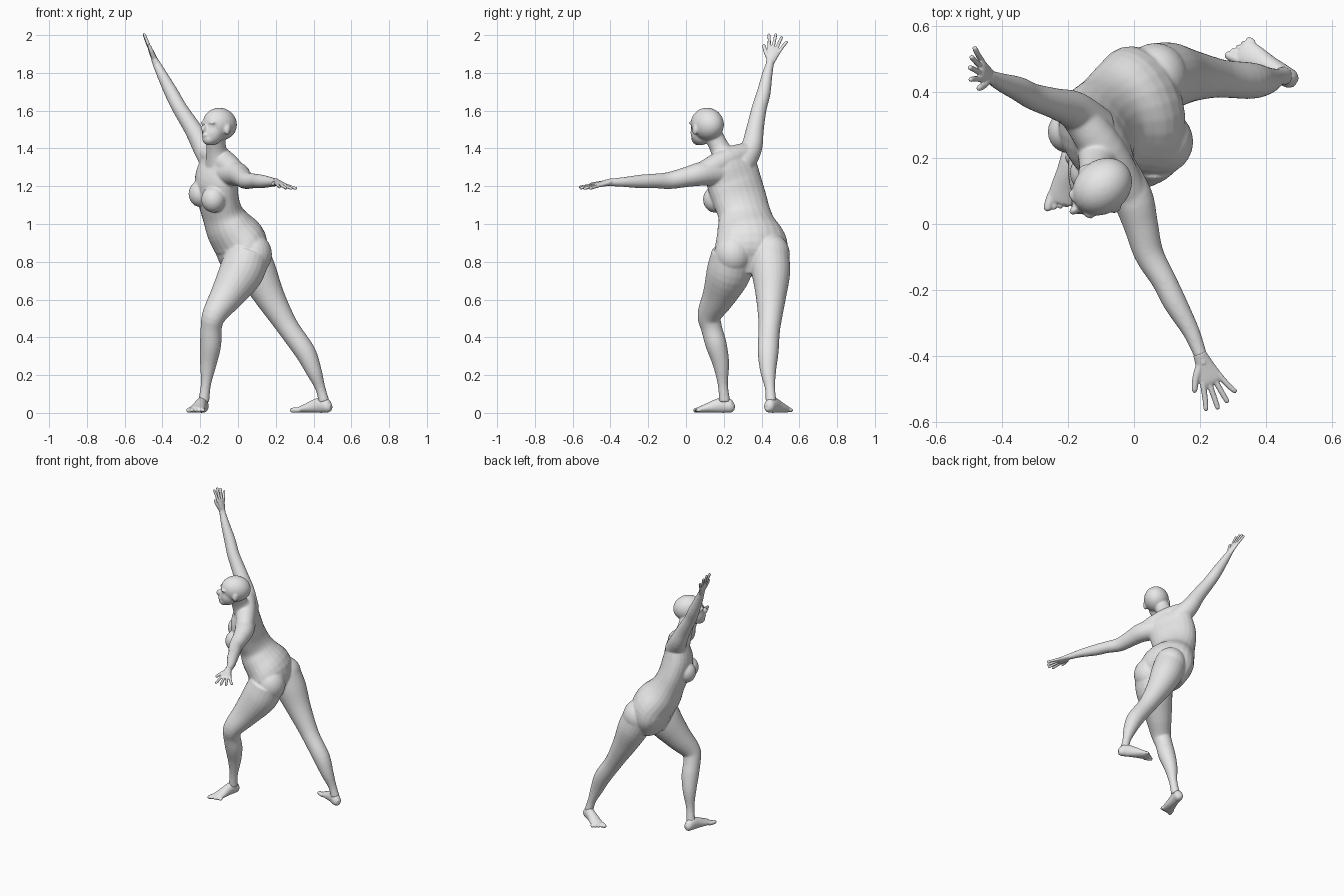
import bpy
import bmesh
import math
from mathutils import Vector, Matrix, Euler

cube = bpy.data.objects.get("Cube")
if cube:
    bpy.data.objects.remove(cube, do_unlink=True)

GREY = (0.8, 0.8, 0.8, 1)
clay = bpy.data.materials.new("clay_grey")
clay.use_nodes = True
clay.diffuse_color = GREY
clay.node_tree.nodes["Principled BSDF"].inputs["Base Color"].default_value = GREY


def spline(a, b, c, d, t):
    """Catmull-Rom blend between b and c."""
    return 0.5 * (2 * b + (c - a) * t + (2 * a - 5 * b + 4 * c - d) * t * t
                  + (3 * b - a - 3 * c + d) * t ** 3)


def tube(bm, sections, side, side_end=None, sides=24, steps=4):
    """Loft ellipses (centre, half width, half depth) along a smooth path."""
    side = Vector(side)
    side_end = Vector(side_end or side)
    keys = [(Vector(s[0]), s[1], s[-1]) for s in sections]
    keys = [keys[0]] + keys + [keys[-1]]
    rows = []
    for i in range(1, len(keys) - 2):
        four = keys[i - 1:i + 3]
        for k in range(steps):
            rows.append([spline(*(key[j] for key in four), k / steps) for j in range(3)])
    rows.append(list(keys[-1]))
    rings = []
    for i, (centre, wide, deep) in enumerate(rows):
        along = (rows[min(i + 1, len(rows) - 1)][0] - rows[max(i - 1, 0)][0]).normalized()
        u = side.lerp(side_end, i / (len(rows) - 1))
        u = (u - along * u.dot(along)).normalized()
        v = along.cross(u)
        angles = [math.tau * k / sides for k in range(sides)]
        rings.append([bm.verts.new(centre + u * wide * math.cos(a) + v * deep * math.sin(a))
                      for a in angles])
    for low, high in zip(rings, rings[1:]):
        for k in range(sides):
            n = (k + 1) % sides
            bm.faces.new((low[k], low[n], high[n], high[k]))
    bm.faces.new(rings[0][::-1])
    bm.faces.new(rings[-1])


def ball(bm, centre, radii, frame=Matrix()):
    shape = frame @ Matrix.LocRotScale(Vector(centre), None, Vector(radii))
    bmesh.ops.create_uvsphere(bm, u_segments=24, v_segments=16, radius=1, matrix=shape)


def finish(name, bm, voxel, smoothing):
    """Fuse overlapping volumes into one smooth skin."""
    bmesh.ops.recalc_face_normals(bm, faces=bm.faces)
    mesh = bpy.data.meshes.new(name)
    bm.to_mesh(mesh)
    bm.free()
    mesh.materials.append(clay)
    obj = bpy.data.objects.new(name, mesh)
    bpy.context.collection.objects.link(obj)
    fuse = obj.modifiers.new("fuse", 'REMESH')
    fuse.mode = 'VOXEL'
    fuse.voxel_size = voxel
    fuse.use_smooth_shade = True
    soften = obj.modifiers.new("soften", 'SMOOTH')
    soften.factor = 0.5
    soften.iterations = smoothing


body = bmesh.new()

# Trunk, twisting from the hips to the tilted shoulders
tube(body, [((.03, .345, .73), .14, .08), ((.02, .345, .82), .19, .12),
            ((.01, .345, .90), .195, .14), ((-.045, .325, .98), .165, .125),
            ((-.08, .31, 1.05), .145, .105), ((-.105, .285, 1.13), .15, .1),
            ((-.115, .255, 1.22), .155, .1), ((-.1, .235, 1.30), .15, .08),
            ((-.1, .22, 1.36), .1, .06)],
     (.2, -.98, 0), (.55, -.8, -.25))

# Shoulder girdle, breasts and buttocks
tube(body, [((-.01, .09, 1.275), .055), ((-.09, .22, 1.34), .065),
            ((-.17, .335, 1.38), .055)], (0, 0, 1))
ball(body, (-.2, .28, 1.16), (.062, .065, .07))
ball(body, (-.13, .155, 1.13), (.065, .065, .07))
ball(body, (.08, .25, .84), (.1, .1, .11))
ball(body, (.065, .445, .84), (.1, .105, .11))

# Neck
tube(body, [((-.1, .215, 1.33), .075), ((-.115, .18, 1.40), .053),
            ((-.115, .14, 1.48), .05)], (1, 0, 0))

# Head: cranium, face, jaw, nose, lips, then paired brows, eyes and ears
head = Matrix.Translation((-.1, .11, 1.53)) @ Euler(
    (0, math.radians(-10), math.radians(220))).to_matrix().to_4x4()
ball(body, (-.005, 0, 0), (.098, .081, .086), head)
ball(body, (.035, 0, -.05), (.058, .058, .07), head)
ball(body, (.055, 0, -.092), (.036, .036, .032), head)
ball(body, (.098, 0, -.042), (.02, .013, .022), head)
ball(body, (.087, 0, -.076), (.013, .022, .012), head)
for s in (-1, 1):
    ball(body, (.078, s * .03, -.008), (.016, .026, .011), head)
    ball(body, (.073, s * .028, -.028), (.014, .014, .011), head)
    ball(body, (0, s * .077, -.03), (.019, .012, .03), head)

# Right arm, raised
tube(body, [((-.12, .29, 1.31), .07), ((-.18, .345, 1.40), .058),
            ((-.237, .365, 1.50), .047), ((-.307, .387, 1.61), .04),
            ((-.35, .41, 1.69), .037), ((-.402, .43, 1.79), .028),
            ((-.437, .447, 1.86), .02), ((-.443, .451, 1.88), .017)], (0, 1, 0))

# Left arm, held out level
tube(body, [((-.06, .17, 1.27), .068), ((-.005, .08, 1.265), .063),
            ((.02, 0, 1.248), .053), ((.045, -.09, 1.23), .045),
            ((.09, -.17, 1.228), .038), ((.125, -.24, 1.225), .036),
            ((.175, -.33, 1.222), .026), ((.206, -.41, 1.22), .019),
            ((.214, -.43, 1.217), .017)], (1, 0, 0))

# Left leg, forward and bent
tube(body, [((.055, .25, .84), .115), ((.015, .225, .74), .118),
            ((-.06, .175, .62), .089), ((-.125, .125, .52), .065),
            ((-.142, .135, .45), .056), ((-.145, .16, .36), .056),
            ((-.157, .185, .26), .044), ((-.17, .195, .15), .027),
            ((-.182, .205, .06), .03)], (0, 1, 0))

# Right leg, stretched back
tube(body, [((.06, .44, .84), .105), ((.105, .45, .74), .102),
            ((.165, .45, .62), .081), ((.235, .445, .5), .063),
            ((.28, .44, .43), .057), ((.357, .435, .32), .055),
            ((.402, .435, .22), .042), ((.436, .445, .13), .027),
            ((.455, .45, .06), .029)], (0, 1, 0))
finish("body", body, .005, 12)


def hand(name, wrist, forward, across):
    """Flat palm with four fanned fingers and a thumb; across runs thumb to little finger."""
    bm = bmesh.new()
    wrist = Vector(wrist)
    forward = Vector(forward).normalized()
    across = Vector(across)
    across = (across - forward * across.dot(forward)).normalized()

    def at(f, s):
        return wrist + forward * f + across * s

    tube(bm, [(at(-.02, 0), .02, .019), (at(.03, 0), .029, .015),
              (at(.07, 0), .037, .012), (at(.085, 0), .03, .007)], across)
    for i, length in enumerate((.07, .082, .076, .058)):
        s = (i - 1.5) * .018
        tube(bm, [(at(.065, s), .009), (at(.08 + length / 2, s * 1.5), .0085),
                  (at(.075 + length, s * 1.9), .0075), (at(.081 + length, s * 2), .003)],
             across, sides=12)
    tube(bm, [(at(.015, -.012), .014), (at(.045, -.04), .011),
              (at(.075, -.058), .009), (at(.085, -.062), .004)], across, sides=12)
    finish(name, bm, .003, 3)


hand("right_hand", (-.437, .447, 1.86), (-.06, .045, .14), (0, 1, -.1))
hand("left_hand", (.206, -.41, 1.22), (.07, -.155, -.035), (1, .5, -.1))


def foot(name, heel, forward, inner):
    """Foot lofted from heel to ball, with five toes; inner is the big toe's side."""
    bm = bmesh.new()
    forward = Vector(forward).normalized()
    across = Vector((-forward.y, forward.x, 0)) * inner
    heel = Vector(heel)

    def at(f, s, z):
        return heel + forward * f + across * s + Vector((0, 0, z))

    tube(bm, [(at(.002, 0, .03), .014, .016), (at(.02, 0, .032), .028, .032),
              (at(.055, 0, .042), .031, .042), (at(.1, 0, .036), .033, .036),
              (at(.15, 0, .025), .039, .025), (at(.19, 0, .017), .041, .016),
              (at(.2, 0, .015), .036, .012)], across)
    for i in range(5):
        s = .03 - i * .0165
        size = .0135 if i == 0 else .0095
        tip = .232 - i * .008
        tube(bm, [(at(.175, s, .016), size), (at(tip - .012, s * 1.1, .014), size),
                  (at(tip, s * 1.1, .012), size / 2)], across, sides=12)
    finish(name, bm, .0035, 3)


foot("left_foot", (-.178, .258, 0), (-.055, -.23, 0), -1)
foot("right_foot", (.495, .428, 0), (-.2, .118, 0), 1)
